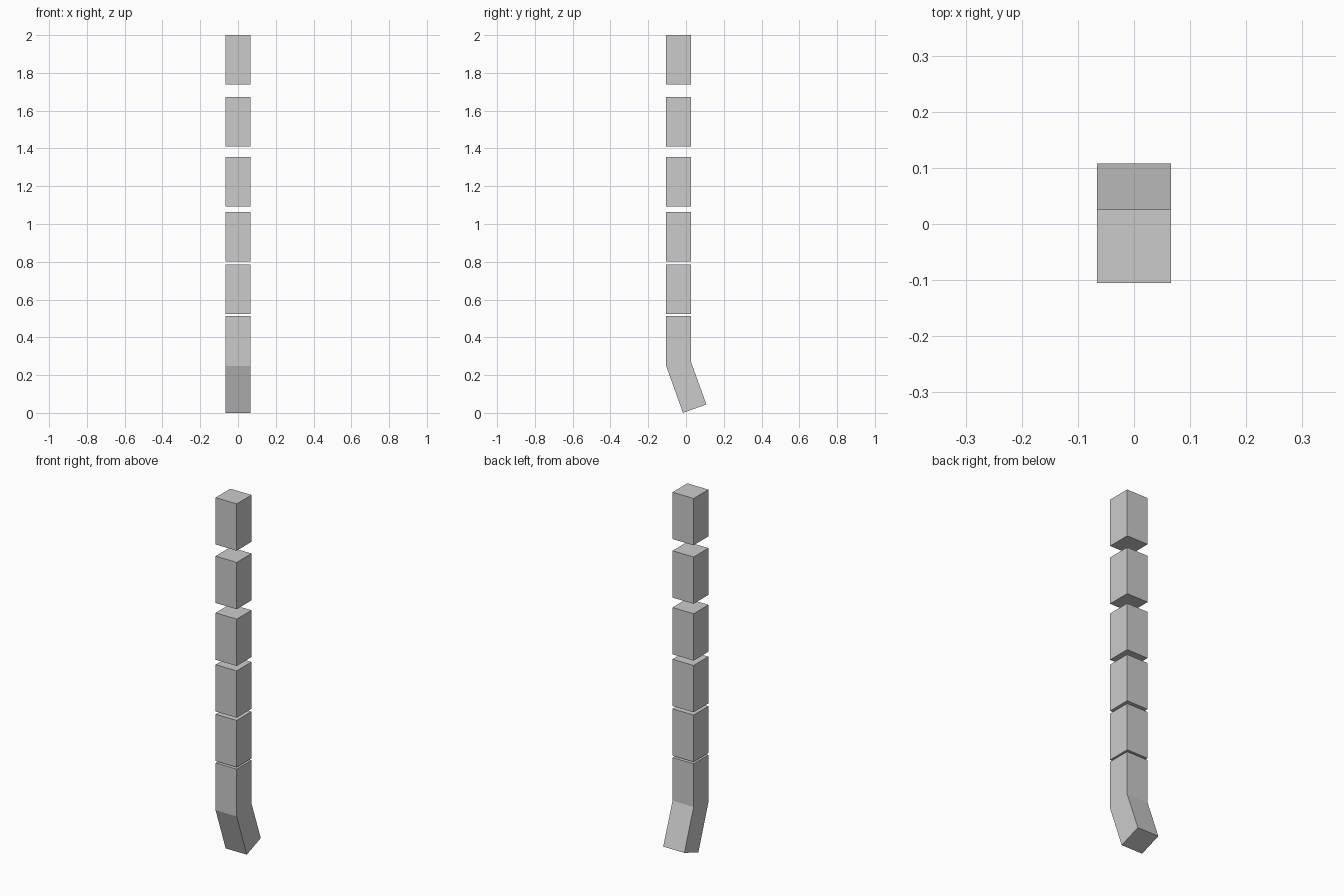
import bpy, bmesh

if "Cube" in bpy.data.objects:
    bpy.data.objects.remove(bpy.data.objects["Cube"])

HALF = 0.0655                 # half width in x
Y0, Y1 = -0.105, 0.026        # front and back of the straight column
HEIGHT = 0.2625


def prism(name, profile):
    """Extrude a (y, z) side profile across the full width."""
    bm = bmesh.new()
    face = bm.faces.new([bm.verts.new((-HALF, y, z)) for y, z in profile])
    ext = bmesh.ops.extrude_face_region(bm, geom=[face])
    verts = [g for g in ext["geom"] if isinstance(g, bmesh.types.BMVert)]
    bmesh.ops.translate(bm, verts=verts, vec=(2 * HALF, 0, 0))
    bmesh.ops.recalc_face_normals(bm, faces=bm.faces)
    mesh = bpy.data.meshes.new(name)
    bm.to_mesh(mesh)
    bm.free()
    obj = bpy.data.objects.new(name, mesh)
    bpy.context.collection.objects.link(obj)
    return obj


# Separate straight blocks, with gaps widening towards the top
for i, top in enumerate((0.786, 1.064, 1.354, 1.672, 2.0)):
    low = top - HEIGHT
    prism(f"column_block_{i + 1}", [(Y0, low), (Y1, low), (Y1, top), (Y0, top)])

# Bottom block with its foot bent 20 degrees towards the back
prism("bent_base", [(-0.016, 0.0), (0.108, 0.045), (Y1, 0.271),
                    (Y1, 0.513), (Y0, 0.513), (Y0, 0.248)])
